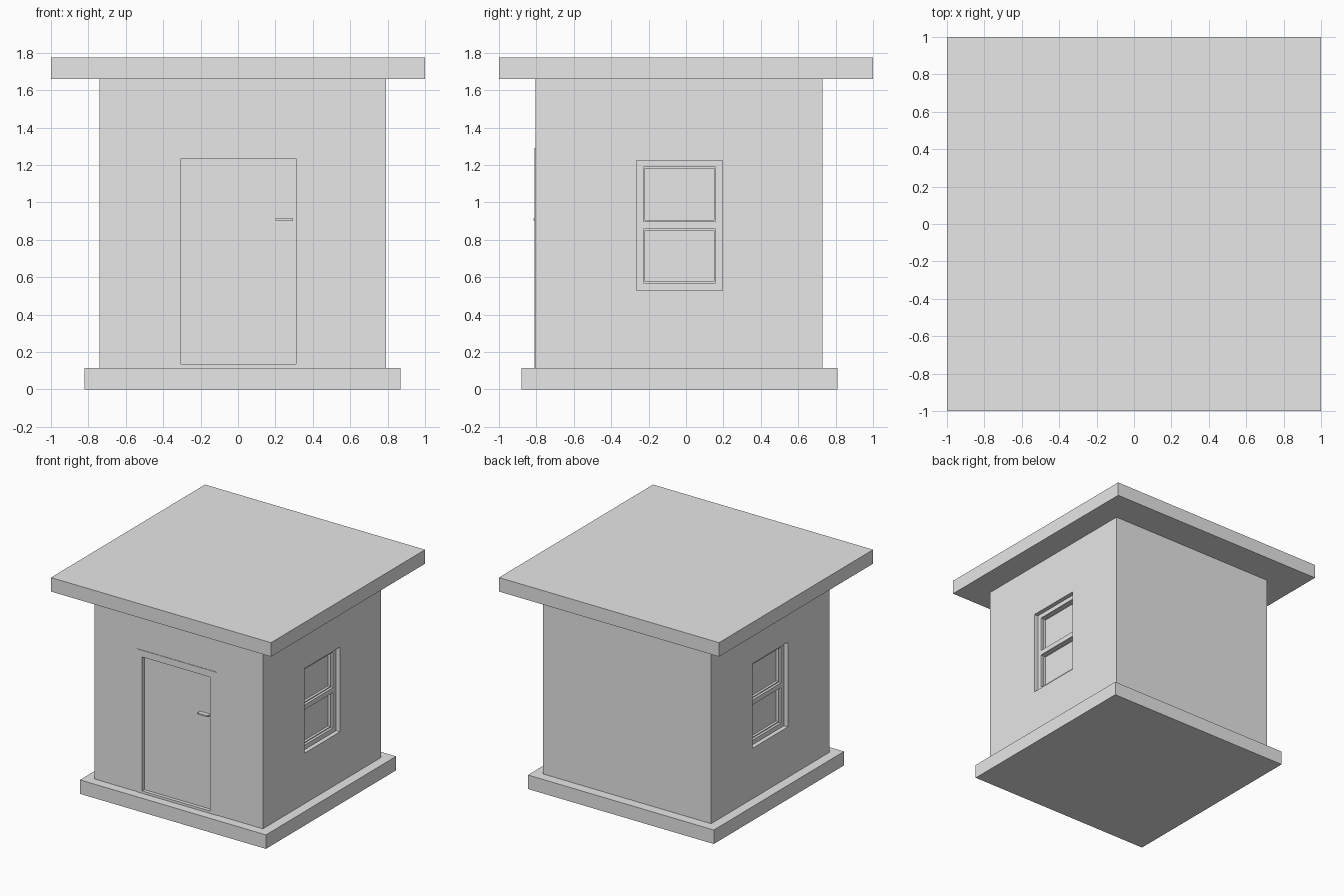
import bpy

default = bpy.data.objects.get("Cube")
if default:
    bpy.data.objects.remove(default, do_unlink=True)

grey = bpy.data.materials.new("plain_grey")
grey.use_nodes = True
grey.diffuse_color = (0.8, 0.8, 0.8, 1)
grey.node_tree.nodes["Principled BSDF"].inputs["Base Color"].default_value = (0.8, 0.8, 0.8, 1)


def box(name, x, y, z):
    """Box spanning the given (low, high) ranges."""
    spans = [sorted(s) for s in (x, y, z)]
    bpy.ops.mesh.primitive_cube_add(size=1)
    obj = bpy.context.object
    obj.name = name
    for v in obj.data.vertices:
        v.co = [lo + (c + 0.5) * (hi - lo) for c, (lo, hi) in zip(v.co, spans)]
    obj.data.materials.append(grey)
    return obj


def cut(target, x, y, z):
    """Carve a box-shaped recess out of the target."""
    cutter = box("cutter", x, y, z)
    cutter.hide_render = True
    mod = target.modifiers.new("recess", 'BOOLEAN')
    mod.operation = 'DIFFERENCE'
    mod.solver = 'EXACT'
    mod.object = cutter
    bpy.context.view_layer.objects.active = target
    bpy.ops.object.modifier_apply(modifier=mod.name)
    bpy.data.objects.remove(cutter, do_unlink=True)


# Slab, walls and flat roof
box("base_slab", (-0.82, 0.87), (-0.88, 0.81), (0, 0.115))
walls = box("walls", (-0.74, 0.79), (-0.805, 0.73), (0.115, 1.66))
box("flat_roof", (-1, 1), (-1, 1), (1.66, 1.775))

# Door recess, panel, surround and lever
FRONT = -0.805
DOOR_X, DOOR_Z = (-0.305, 0.31), (0.135, 1.235)
cut(walls, DOOR_X, (FRONT - 0.1, FRONT + 0.04), DOOR_Z)
box("door_panel", DOOR_X, (FRONT + 0.025, FRONT + 0.04), DOOR_Z)
trim_y = (FRONT - 0.004, FRONT + 0.01)
box("door_trim_right", (-0.36, DOOR_X[0]), trim_y, (0.115, 1.29))
box("door_trim_left", (DOOR_X[1], 0.37), trim_y, (0.115, 1.29))
box("door_trim_top", DOOR_X, trim_y, (DOOR_Z[1], 1.29))
box("door_threshold", DOOR_X, trim_y, (0.115, DOOR_Z[0]))
box("door_handle", (0.2, 0.295), (FRONT - 0.011, FRONT + 0.03), (0.903, 0.915))

# A matching two-pane window in each side wall
OUT_Y, OUT_Z = (-0.265, 0.195), (0.53, 1.225)
IN_Y = (-0.228, 0.157)
PANES = {"lower": (0.568, 0.858), "upper": (0.898, 1.19)}
BEAD = 0.008
for side, face, s in (("left", 0.79, 1), ("right", -0.74, -1)):
    cut(walls, (face + s * 0.1, face - s * 0.1), OUT_Y, OUT_Z)
    frame = box(f"window_frame_{side}", (face - s * 0.035, face - s * 0.1), OUT_Y, OUT_Z)
    for level, (lo, hi) in PANES.items():
        # Stepped opening leaves a slim bead around the glass
        cut(frame, (face, face - s * 0.055), IN_Y, (lo, hi))
        cut(frame, (face, face - s * 0.075), (IN_Y[0] + BEAD, IN_Y[1] - BEAD),
            (lo + BEAD, hi - BEAD))
        box(f"window_pane_{level}_{side}", (face - s * 0.075, face - s * 0.08),
            (IN_Y[0] + BEAD, IN_Y[1] - BEAD), (lo + BEAD, hi - BEAD))
